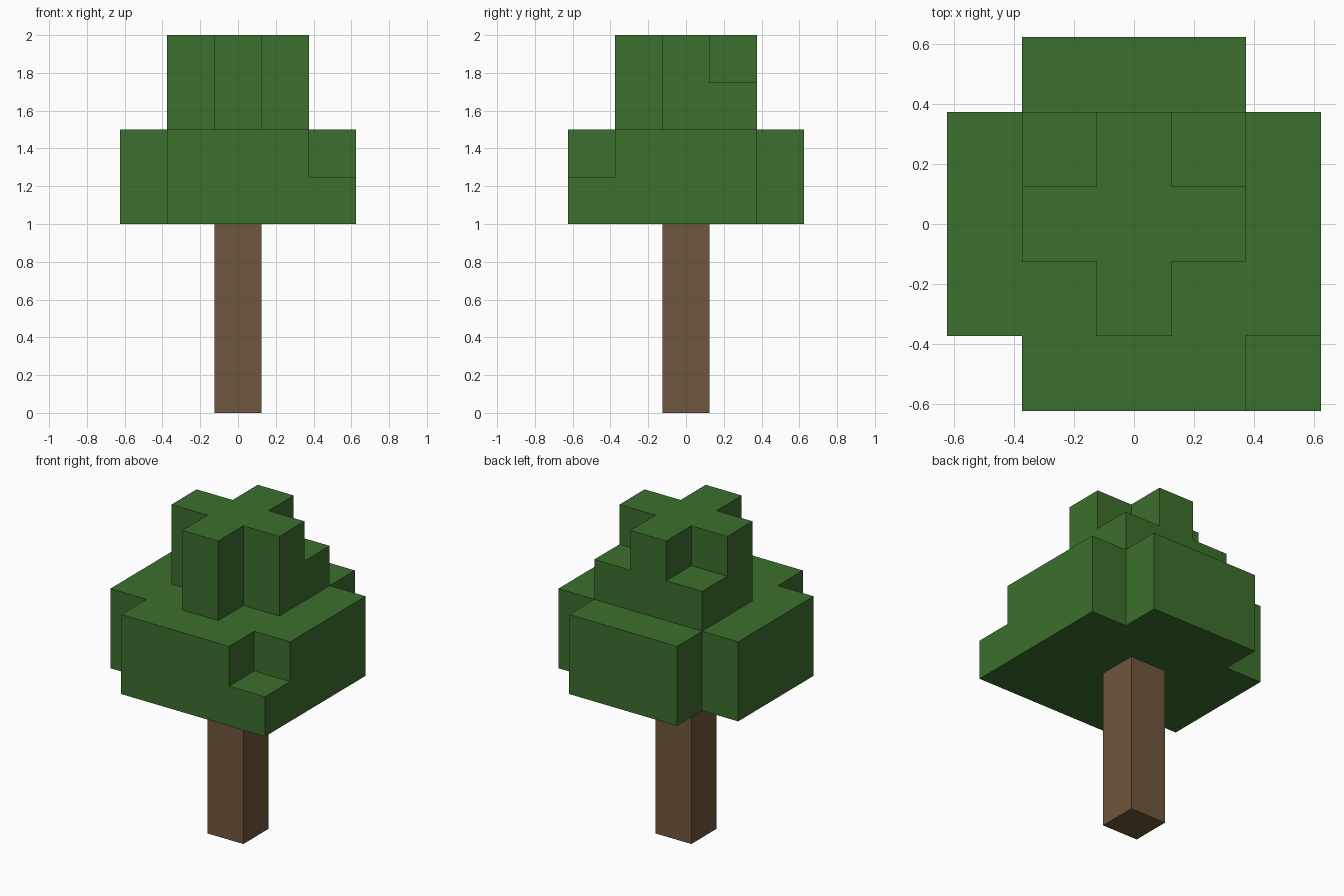
import bpy, bmesh, math
from mathutils import Vector
from itertools import product

cube = bpy.data.objects.get("Cube")
if cube:
    bpy.data.objects.remove(cube, do_unlink=True)

B = 0.25  # edge length of one block


def material(name, rgb):
    mat = bpy.data.materials.new(name)
    mat.use_nodes = True
    colour = (*rgb, 1)
    mat.diffuse_color = colour
    bsdf = next(n for n in mat.node_tree.nodes if n.type == 'BSDF_PRINCIPLED')
    bsdf.inputs["Base Color"].default_value = colour
    return mat


def block_object(name, cells, mat):
    """Merge grid blocks into one outer skin, keeping only exposed faces."""
    bm = bmesh.new()
    for cell in cells:
        centre = Vector(cell) + Vector((0, 0, 0.5))
        for axis, sign in product(range(3), (-1, 1)):
            n = Vector((0, 0, 0))
            n[axis] = sign
            if tuple(int(c) for c in Vector(cell) + n) in cells:
                continue
            u = Vector((0, 0, 0))
            u[(axis + 1) % 3] = 1
            v = n.cross(u)
            mid = centre + n / 2
            corners = (-u - v, u - v, u + v, v - u)
            bm.faces.new([bm.verts.new((mid + c / 2) * B) for c in corners])
    bmesh.ops.remove_doubles(bm, verts=bm.verts, dist=0.001)
    bmesh.ops.dissolve_limit(bm, angle_limit=math.radians(1),
                             verts=bm.verts, edges=bm.edges)
    mesh = bpy.data.meshes.new(name)
    bm.to_mesh(mesh)
    bm.free()
    mesh.materials.append(mat)
    obj = bpy.data.objects.new(name, mesh)
    bpy.context.collection.objects.link(obj)
    return obj


def cross_layer(r, z, corners=()):
    """Square layer of radius r without its corners, except those listed."""
    span = range(-r, r + 1)
    return {(x, y, z) for x, y in product(span, span)
            if not (abs(x) == r and abs(y) == r) or (x, y) in corners}


bark = material("bark brown", (0.159, 0.095, 0.045))
leaf = material("leaf green", (0.045, 0.162, 0.026))

# Trunk: a single column of blocks
block_object("trunk", {(0, 0, z) for z in range(4)}, bark)

# Foliage: two wide layers below two narrow ones, with a few filled corners
foliage = (cross_layer(2, 4, {(2, -2)}) | cross_layer(2, 5)
           | cross_layer(1, 6, {(-1, 1), (1, 1)}) | cross_layer(1, 7))
block_object("foliage", foliage, leaf)
